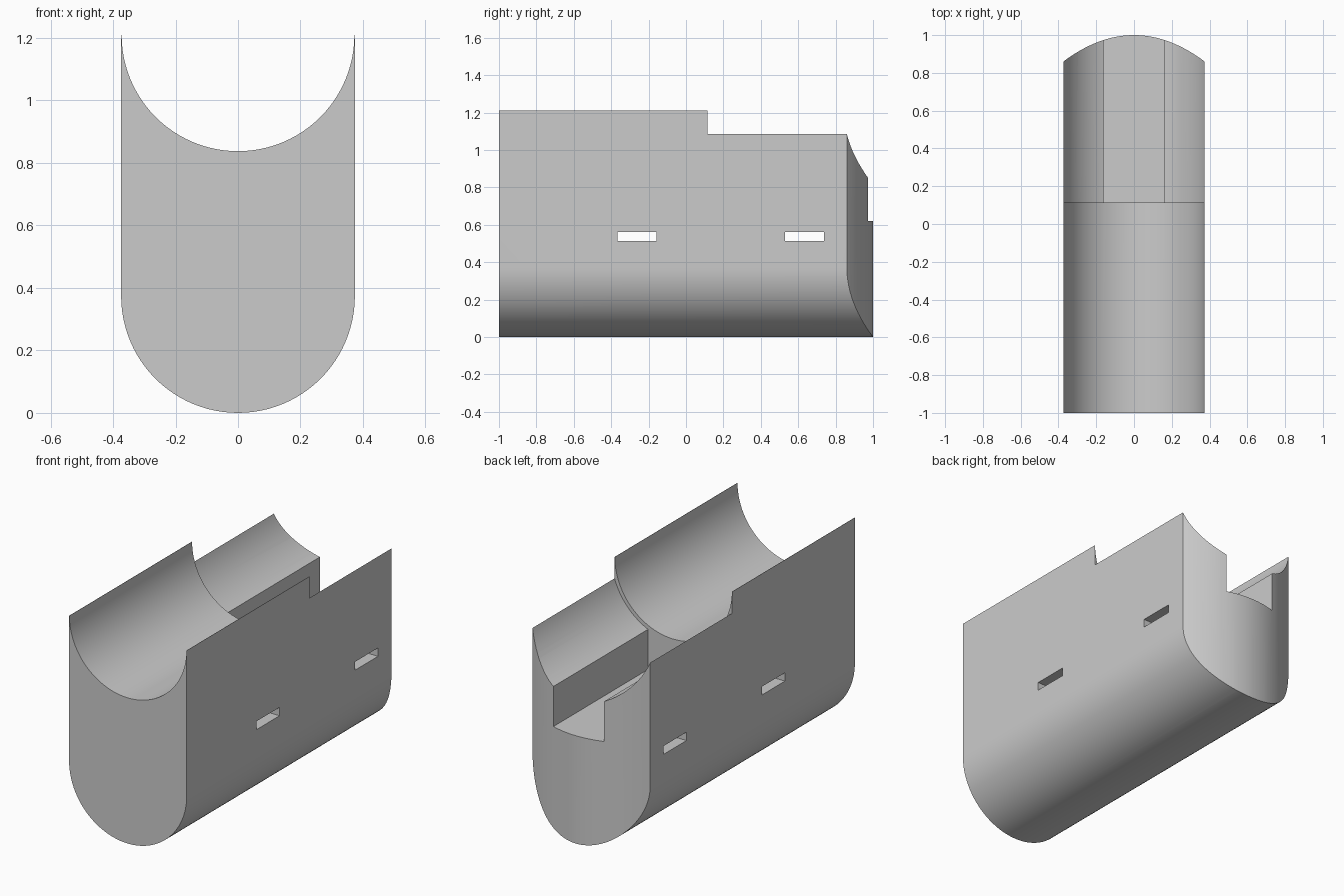
import bpy
import bmesh
import math
from mathutils import Vector

cube = bpy.data.objects.get("Cube")
if cube:
    bpy.data.objects.remove(cube, do_unlink=True)

HALF = 0.374        # half width of the body
TOP = 1.21          # height of the side walls and of the groove axis
STEP = 0.115        # where the rear recess starts
STEPS = 48          # segments per half circle

grey = bpy.data.materials.new("plain_grey")
grey.use_nodes = True
grey.diffuse_color = (0.6, 0.6, 0.6, 1)
grey.node_tree.nodes["Principled BSDF"].inputs["Base Color"].default_value = (0.6, 0.6, 0.6, 1)


def prism(name, points, offset):
    """Extrude a closed outline along the offset vector."""
    bm = bmesh.new()
    face = bm.faces.new([bm.verts.new(p) for p in points])
    new = bmesh.ops.extrude_face_region(bm, geom=[face])["geom"]
    verts = [v for v in new if isinstance(v, bmesh.types.BMVert)]
    bmesh.ops.translate(bm, verts=verts, vec=Vector(offset))
    bmesh.ops.recalc_face_normals(bm, faces=bm.faces)
    mesh = bpy.data.meshes.new(name)
    bm.to_mesh(mesh)
    bm.free()
    mesh.materials.append(grey)
    obj = bpy.data.objects.new(name, mesh)
    bpy.context.collection.objects.link(obj)
    return obj


def box(name, x, y0, y1, z0, z1):
    return prism(name, [(-x, y0, z0), (x, y0, z0), (x, y1, z0), (-x, y1, z0)], (0, 0, z1 - z0))


def arc(radius, z, y, start, end, count):
    angles = [start + (end - start) * i / count for i in range(count + 1)]
    return [(radius * math.cos(a), y, z + radius * math.sin(a)) for a in angles]


def combine(target, tool, operation):
    """Apply one boolean and discard its helper."""
    tool.hide_render = True
    mod = target.modifiers.new(operation.lower(), "BOOLEAN")
    mod.operation = operation
    mod.solver = "EXACT"
    mod.object = tool
    bpy.ops.object.select_all(action="DESELECT")
    bpy.context.view_layer.objects.active = target
    target.select_set(True)
    bpy.ops.object.modifier_apply(modifier=mod.name)
    bpy.data.objects.remove(tool, do_unlink=True)


# Body: round belly, straight walls and a concave cradle on top
belly = arc(HALF, HALF, -1, math.pi, 2 * math.pi, STEPS)
cradle = arc(HALF - 0.0015, TOP, -1, 2 * math.pi, math.pi, STEPS)
body = prism("cradle_body", belly + [(HALF, -1, TOP)] + cradle + [(-HALF, -1, TOP)], (0, 2.2, 0))

# Bowed rear end
wide = HALF + 0.1
bow = []
for i in range(STEPS + 1):
    x = wide - 2 * wide * i / STEPS
    bow.append((x, 1 - 0.14 * (x / HALF) ** 2, -0.1))
plan = [(-wide, -1.1, -0.1), (wide, -1.1, -0.1)] + bow
combine(body, prism("rear_bow", plan, (0, 0, 1.5)), "INTERSECT")

# Wider groove behind the step
groove = arc(0.394, TOP, STEP, 0, 2 * math.pi, 2 * STEPS)[:-1]
combine(body, prism("rear_groove", groove, (0, 1, 0)), "DIFFERENCE")

# Square channel open at the rear
combine(body, box("rear_channel", 0.161, STEP, 1.2, 0.62, 1.3), "DIFFERENCE")

# Two strap slots straight through the sides
for start in (-0.365, 0.53):
    combine(body, box("strap_slot", 0.5, start, start + 0.208, 0.513, 0.561), "DIFFERENCE")

bpy.ops.object.shade_smooth_by_angle(angle=math.radians(25))
